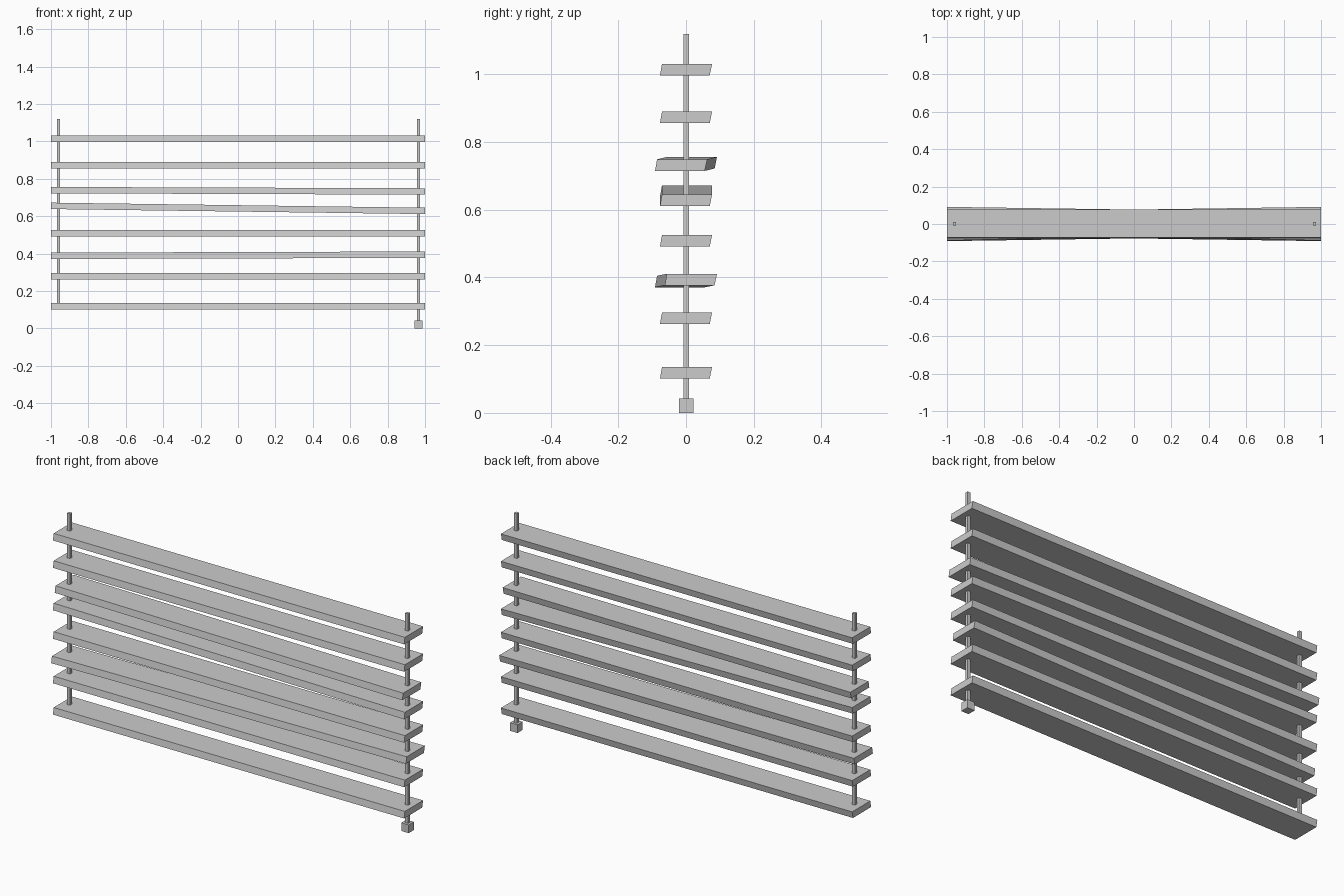
import bpy

if "Cube" in bpy.data.objects:
    bpy.data.objects.remove(bpy.data.objects["Cube"])


def mesh_object(name, verts, faces):
    mesh = bpy.data.meshes.new(name)
    mesh.from_pydata(verts, [], faces)
    mesh.update()
    obj = bpy.data.objects.new(name, mesh)
    bpy.context.collection.objects.link(obj)
    return obj


def loft(name, ring_a, ring_b):
    """Join two four-sided rings into a closed prism."""
    faces = [(3, 2, 1, 0), (4, 5, 6, 7)]
    faces += [(i, (i + 1) % 4, (i + 1) % 4 + 4, i + 4) for i in range(4)]
    return mesh_object(name, ring_a + ring_b, faces)


def slat_ring(x, y, z):
    # slanted-edge slat section, z is its top
    profile = [(-0.077, -0.034), (0.070, -0.034), (0.077, 0), (-0.071, 0)]
    return [(x, y + py, z + pz) for py, pz in profile]


def post(name, x, y, half, z0, z1):
    def ring(z):
        return [(x - half, y - half, z), (x + half, y - half, z),
                (x + half, y + half, z), (x - half, y + half, z)]
    return loft(name, ring(z0), ring(z1))


# slats: top height at left end, at right end, sideways skew at right end
slats = [
    (0.135, 0.135, 0), (0.296, 0.296, 0), (0.405, 0.411, 0.0145),
    (0.525, 0.525, 0), (0.672, 0.645, 0), (0.756, 0.749, -0.0145),
    (0.890, 0.890, 0), (1.031, 1.031, 0),
]
for i, (z_left, z_right, skew) in enumerate(slats):
    loft(f"slat_{i + 1}", slat_ring(-1, -skew, z_left), slat_ring(1, skew, z_right))

# cords on both sides, with a weight under the right one
post("left_cord", -0.96, 0.001, 0.0085, 0.115, 1.12)
post("right_cord", 0.965, 0.001, 0.0085, 0.035, 1.12)
post("cord_weight", 0.965, 0.001, 0.021, 0.0, 0.042)
